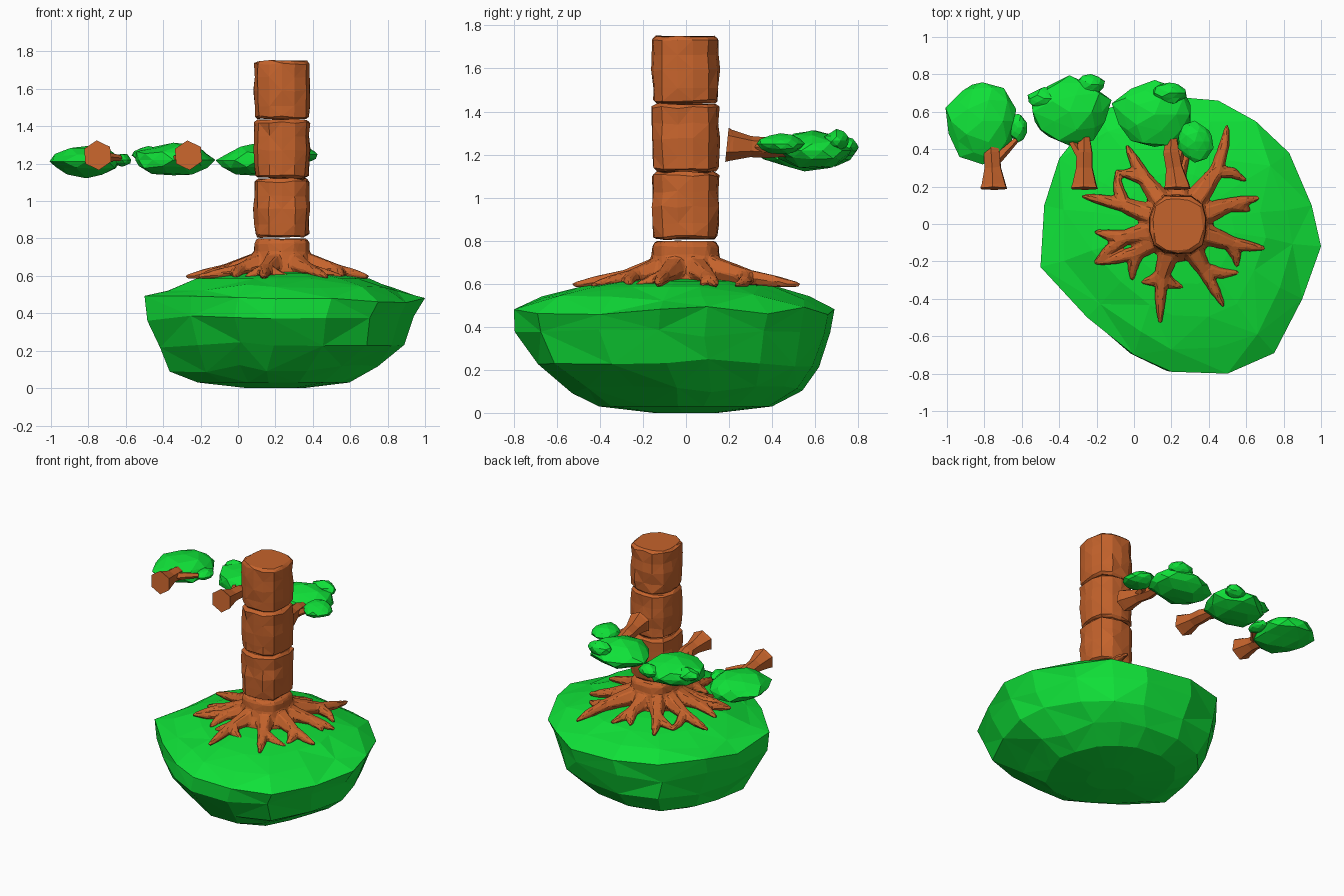
import bpy, bmesh, math, random
from mathutils import Vector

if "Cube" in bpy.data.objects:
    bpy.data.objects.remove(bpy.data.objects["Cube"])

random.seed(4)


def material(name, col):
    m = bpy.data.materials.new(name)
    m.diffuse_color = (*col, 1)
    m.use_nodes = True
    m.node_tree.nodes["Principled BSDF"].inputs["Base Color"].default_value = m.diffuse_color
    return m


BARK = material("bark", (0.56, 0.125, 0.025))
LEAF = material("leaf", (0.005, 0.76, 0.04))


def finish(bm, name, mat):
    bmesh.ops.recalc_face_normals(bm, faces=bm.faces)
    me = bpy.data.meshes.new(name)
    bm.to_mesh(me)
    bm.free()
    me.materials.append(mat)
    ob = bpy.data.objects.new(name, me)
    bpy.context.collection.objects.link(ob)
    return ob


def loft(bm, rings):
    """Skin a list of equal-length point rings and cap both ends."""
    vs = [[bm.verts.new(p) for p in r] for r in rings]
    n = len(vs[0])
    for k, (a, b) in enumerate(zip(vs, vs[1:])):
        for i in range(n):
            j = (i + 1) % n
            if (i + k) % 2:
                bm.faces.new((a[i], a[j], b[j]))
                bm.faces.new((a[i], b[j], b[i]))
            else:
                bm.faces.new((a[i], a[j], b[i]))
                bm.faces.new((a[j], b[j], b[i]))
    for ring in (vs[0], vs[-1]):
        bm.faces.new(ring)


def tube(bm, pts, radii, sides=6, phase=0.0):
    """Tapered faceted tube along a path."""
    pts = [Vector(p) for p in pts]
    rings = []
    for i, p in enumerate(pts):
        d = (pts[min(i + 1, len(pts) - 1)] - pts[max(i - 1, 0)]).normalized()
        u = d.cross(Vector((0, 0, 1))).normalized()
        w = u.cross(d)
        rings.append([p + radii[i] * (u * math.cos(t) + w * math.sin(t))
                      for t in (2 * math.pi * k / sides + phase for k in range(sides))])
    loft(bm, rings)


# Green mound: one plan outline scaled and shifted through a stack of heights
outline = [(-.5, -.23), (-.48, .1), (-.4, .35), (-.2, .6), (.1, .69), (.45, .66),
           (.65, .55), (.83, .38), (.95, .1), (1, -.12), (.9, -.4), (.75, -.69),
           (.5, -.8), (.2, -.79), (0, -.7), (-.25, -.5)]
levels = [(0, .2, .2, 0), (.03, .54, .19, 0), (.105, .73, .19, .01), (.23, .89, .235, -.03),
          (.37, .97, .225, -.06), (.475, 1, .25, -.05), (.54, .83, .24, -.05),
          (.585, .62, .24, -.03), (.612, .4, .24, -.02), (.63, .12, .24, 0)]
bm = bmesh.new()
rings = []
for z, s, cx, cy in levels:
    j = .02 if .08 < z < .55 else 0
    ring = []
    for x, y in outline:
        k = s * random.uniform(1 - j * 1.3, 1 + j) if s < 1 else s
        ring.append((cx + (x - .25) * k, cy + (y + .05) * k, z + random.uniform(-j, j)))
    rings.append(ring)
loft(bm, rings)
finish(bm, "foliage_mound", LEAF)

# Trunk: three stacked rounded-square logs
TX, TY = .235, -.003


def square_ring(r, z, n=14, jit=0.0, p=3.0):
    out = []
    for k in range(n):
        t = 2 * math.pi * (k + .5) / n
        c, s = math.cos(t), math.sin(t)
        q = r / (abs(c) ** p + abs(s) ** p) ** (1 / p) * random.uniform(1 - jit, 1 + jit)
        out.append((TX + q * c, TY + q * s * 1.05, z + random.uniform(-jit, jit) * .15))
    return out


for i, z0 in enumerate((.808, 1.124, 1.44)):
    bm = bmesh.new()
    loft(bm, [square_ring(r, z0 + h, jit=.035) for h, r in
              ((0, .13), (.012, .143), (.07, .146), (.15, .15), (.22, .145), (.295, .147), (.31, .132))])
    finish(bm, f"trunk_section_{i + 1}", BARK)

# Root flare: stump with bent, forked roots (bend, tips), fused into one skin
bm = bmesh.new()
loft(bm, [square_ring(r, z, jit=.02, p=p) for z, r, p in
          ((.59, .2, 2), (.64, .19, 2), (.68, .165, 2.2), (.73, .15, 2.8), (.775, .147, 3), (.797, .135, 3))])
roots = [((.44, .28), (.5, .53), (.6, .23)), ((.5, .1), (.67, .14), (.62, .07)),
         ((.51, -.1), (.7, -.13), (.55, -.23)), ((.37, -.24), (.48, -.44), (.56, -.26)),
         ((.15, -.27), (.14, -.53), (.04, -.31), (.27, -.34)),
         ((.02, -.15), (-.01, -.3), (-.21, -.21)), ((-.04, -.07), (-.21, -.21), (-.21, -.04)),
         ((-.05, .1), (-.28, .15), (-.09, .29)), ((.06, .24), (-.04, .42), (-.1, .27)),
         ((.24, .26), (.3, .42), (.17, .38))]
for bend, *tips in roots:
    a = Vector((TX, TY, .69)).lerp(Vector((*bend, .64)), .4)
    b = Vector((*bend, .632))
    tube(bm, [a, a.lerp(b, .5), b, b + (b - a) * .1], [.07, .056, .042, .03])
    for tip in tips:
        e = Vector((*tip, .594))
        m = b.lerp(e, .5) + (b - a) * .1
        m.z = .61
        tube(bm, [b, m, e], [.04, .03, .012])
ob = finish(bm, "root_flare", BARK)
mod = ob.modifiers.new("fuse", "REMESH")
mod.mode, mod.voxel_size = "VOXEL", .01
mod = ob.modifiers.new("soften", "SMOOTH")
mod.iterations = 3
mod = ob.modifiers.new("facet", "DECIMATE")
mod.ratio = .1


# Leaf clump: flattened, jittered low-poly balls
def clump(name, blobs):
    bm = bmesh.new()
    for x, y, z, rx, ry, rz in blobs:
        for v in bmesh.ops.create_icosphere(bm, subdivisions=2, radius=1)["verts"]:
            k = random.uniform(.88, 1.1)
            n = v.co.copy()
            lens = .75 + .25 * abs(n.z)      # pinch the rim to a lens shape
            v.co = Vector((x + n.x * rx * k, y + n.y * ry * k, z + n.z * rz * k * lens))
    finish(bm, name, LEAF)


# Side branches with a forked end
for i, (x, lean, twig) in enumerate(((-.75, -.01, (-.63, .45)), (-.265, .0, (-.34, .45)),
                                     (.23, -.03, (.27, .41)))):
    bm = bmesh.new()
    tube(bm, [(x, .19, 1.245), (x, .21, 1.243), (x + lean * .5, .3, 1.237), (x + lean, .38, 1.232),
              (x + lean, .48, 1.22)], [.08, .072, .049, .048, .03], phase=.6)
    tube(bm, [(x, .33, 1.235), ((x + twig[0]) / 2, .39, 1.235), (*twig, 1.23)],
         [.03, .024, .016], sides=5)
    finish(bm, f"branch_{i + 1}", BARK)

clump("branch_leaves_1", [(-.81, .55, 1.212, .195, .22, .085), (-.62, .515, 1.22, .048, .075, .035)])
clump("branch_leaves_2", [(-.345, .6, 1.22, .215, .185, .09), (-.48, .67, 1.245, .085, .06, .045),
                          (-.23, .745, 1.235, .075, .058, .045)])
clump("branch_leaves_3", [(.11, .585, 1.218, .22, .175, .088), (.325, .44, 1.25, .1, .105, .05),
                          (.19, .7, 1.265, .09, .06, .05)])
